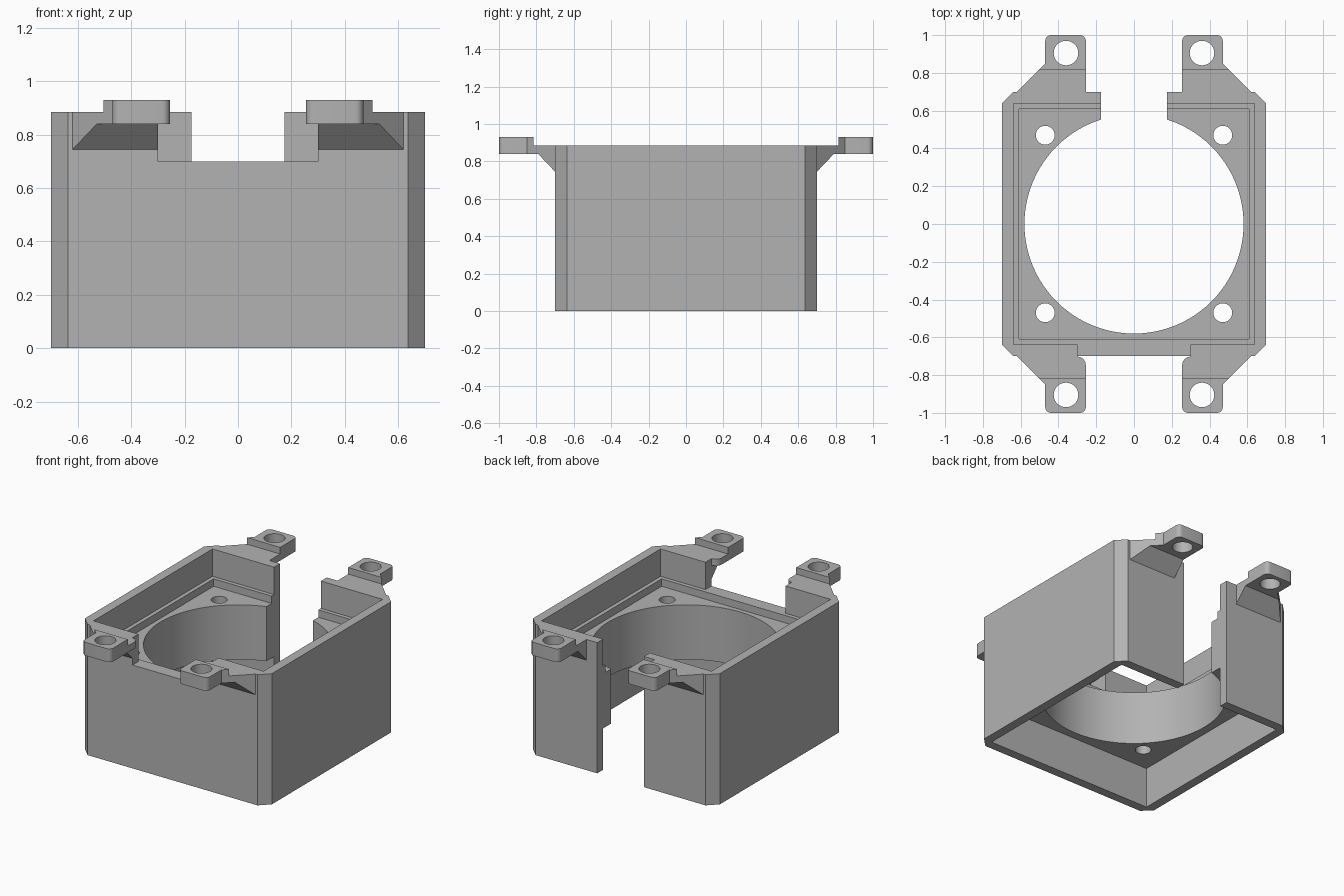
import bpy, bmesh, math

cube = bpy.data.objects.get("Cube")
if cube:
    bpy.data.objects.remove(cube, do_unlink=True)

grey = bpy.data.materials.new("matte_grey")
grey.use_nodes = True
grey.diffuse_color = (0.45, 0.45, 0.45, 1)
grey.node_tree.nodes["Principled BSDF"].inputs["Base Color"].default_value = (0.45, 0.45, 0.45, 1)


def finish(name, bm):
    bmesh.ops.recalc_face_normals(bm, faces=bm.faces)
    mesh = bpy.data.meshes.new(name)
    bm.to_mesh(mesh)
    bm.free()
    mesh.materials.append(grey)
    ob = bpy.data.objects.new(name, mesh)
    bpy.context.collection.objects.link(ob)
    return ob


def prism(name, outline, z0, z1):
    bm = bmesh.new()
    face = bm.faces.new([bm.verts.new((x, y, z0)) for x, y in outline])
    top = bmesh.ops.extrude_face_region(bm, geom=[face])["geom"]
    verts = [v for v in top if isinstance(v, bmesh.types.BMVert)]
    bmesh.ops.translate(bm, vec=(0, 0, z1 - z0), verts=verts)
    return finish(name, bm)


def hull(name, points):
    bm = bmesh.new()
    for p in points:
        bm.verts.new(p)
    bmesh.ops.convex_hull(bm, input=bm.verts)
    bmesh.ops.dissolve_limit(bm, angle_limit=0.01, verts=bm.verts, edges=bm.edges)
    return finish(name, bm)


def arc(cx, cy, r, start, end, steps=6):
    angles = [math.radians(start + (end - start) * i / steps) for i in range(steps + 1)]
    return [(cx + r * math.cos(a), cy + r * math.sin(a)) for a in angles]


def circle(cx, cy, r, n):
    return arc(cx, cy, r, 0, 360, n)[:-1]


def rect(x0, x1, y0, y1):
    return [(x0, y0), (x1, y0), (x1, y1), (x0, y1)]


def combine(target, other, operation):
    mod = target.modifiers.new(operation.lower(), "BOOLEAN")
    mod.operation = operation
    mod.solver = "EXACT"
    mod.object = other
    bpy.context.view_layer.objects.active = target
    bpy.ops.object.modifier_apply(modifier=mod.name)
    bpy.data.objects.remove(other, do_unlink=True)


# Outer shell with chamfered corners
W, C, TOP = 0.7, 0.637, 0.885
shell = [(W, -C), (W, C), (C, W), (-C, W), (-W, C), (-W, -C), (-C, -W), (C, -W)]
housing = prism("fan_housing", shell, 0, TOP)

# Mounting ears: flange, raised pad and sloped gusset at each corner
tip = arc(0.44, 0.97, 0.03, 0, 90) + arc(0.285, 0.97, 0.03, 90, 180)
for sy in (-1, 1):
    if sy < 0:
        inner = 0.3
        root = arc(0.3, 0.747, 0.045, 180, 270) + [(0.3, 0.66)]
    else:
        inner = 0.255
        root = [(0.255, 0.66)]
    flange = [(0.62, 0.66), (0.62, 0.7), (0.47, 0.85)] + tip + root
    pad = [(0.505, 0.815), (0.47, 0.85)] + tip + [(0.255, 0.815)]
    gusset = [(x, y, z) for x in (inner, 0.62) for y in (0.66, 0.7) for z in (0.745, 0.845)]
    gusset += [(inner, 0.795, 0.845), (0.525, 0.795, 0.845)]
    for sx in (-1, 1):
        def flip(pts):
            return [(p[0] * sx, p[1] * sy, *p[2:]) for p in pts]
        combine(housing, hull("gusset", flip(gusset)), "UNION")
        combine(housing, prism("flange", flip(flange), 0.84, TOP), "UNION")
        combine(housing, prism("pad", flip(pad), 0.84, 0.93), "UNION")

# Cavities above and below the thick plate, with a shallow ledge
LEDGE = 0.7
cuts = [
    (rect(-C, C, -C, C), LEDGE, 1.2),
    (rect(-0.61, 0.61, -0.61, 0.61), 0.65, 1.2),
    (rect(-C, C, -C, C), -0.2, 0.28),
    # Fan bore, rear slot and front notch
    (circle(0, 0, 0.58, 96), -0.3, 1.3),
    (rect(-0.175, 0.175, 0.3, 1.1), -0.3, 1.3),
    (rect(-0.3, 0.3, -0.7001, -0.5), LEDGE, 1.3),
]
# Screw holes in the plate and the ears
for sx in (-1, 1):
    for sy in (-1, 1):
        cuts.append((circle(0.47 * sx, 0.47 * sy, 0.05, 32), -0.3, 1.3))
        cuts.append((circle(0.36 * sx, 0.905 * sy, 0.065, 32), 0.5, 1.3))
for outline, z0, z1 in cuts:
    combine(housing, prism("cutter", outline, z0, z1), "DIFFERENCE")

# Smooth bores, sharp edges elsewhere
bpy.ops.object.select_all(action="DESELECT")
housing.select_set(True)
bpy.context.view_layer.objects.active = housing
bpy.ops.object.shade_smooth_by_angle(angle=math.radians(25))
